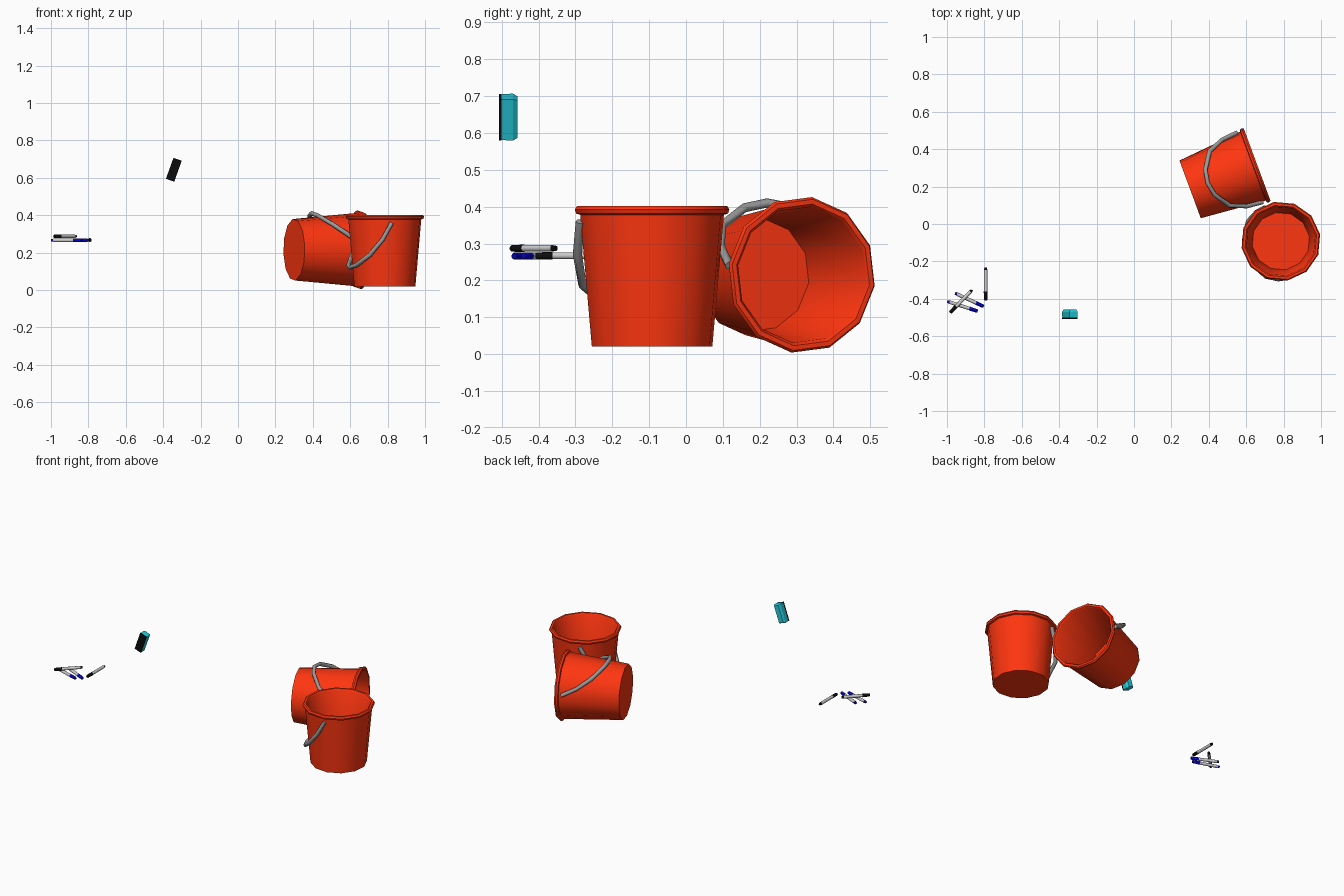
import bpy, bmesh
from math import pi, cos, sin, radians
from mathutils import Matrix, Vector

if "Cube" in bpy.data.objects:
    bpy.data.objects.remove(bpy.data.objects["Cube"])


def material(name, rgb):
    m = bpy.data.materials.new(name)
    m.diffuse_color = (*rgb, 1)
    m.use_nodes = True
    m.node_tree.nodes["Principled BSDF"].inputs["Base Color"].default_value = m.diffuse_color
    return m


RED = material("red plastic", (1.0, 0.036, 0.005))
METAL = material("grey wire", (0.33, 0.33, 0.33))
WHITE = material("pen white", (0.75, 0.75, 0.75))
BLACK = material("black", (0.004, 0.004, 0.004))
BLUE = material("blue", (0.001, 0.001, 0.5))
CYAN = material("cyan", (0.02, 0.6, 0.72))


def finish(bm, name, mat, matrix, angle=40):
    bmesh.ops.recalc_face_normals(bm, faces=bm.faces)
    me = bpy.data.meshes.new(name)
    bm.to_mesh(me)
    bm.free()
    me.materials.append(mat)
    for p in me.polygons:
        p.use_smooth = True
    me.set_sharp_from_angle(angle=radians(angle))
    ob = bpy.data.objects.new(name, me)
    ob.matrix_world = matrix
    bpy.context.collection.objects.link(ob)
    return ob


def lathe(name, profile, sides, mat, matrix):
    """Turn a (radius, height) profile around the local z axis."""
    bm = bmesh.new()
    rings = []
    for r, z in profile:
        if r == 0:
            rings.append([bm.verts.new((0, 0, z))] * sides)
        else:
            rings.append([bm.verts.new((r * cos(2 * pi * i / sides), r * sin(2 * pi * i / sides), z))
                          for i in range(sides)])
    for a, b in zip(rings, rings[1:]):
        for i in range(sides):
            j = (i + 1) % sides
            bm.faces.new(list(dict.fromkeys((a[i], a[j], b[j], b[i]))))
    return finish(bm, name, mat, matrix)


def tube(name, points, radius, sides, mat, matrix):
    """Sweep a small polygon along a path."""
    bm = bmesh.new()
    pts = [Vector(p) for p in points]
    rings = []
    for k, p in enumerate(pts):
        t = (pts[min(k + 1, len(pts) - 1)] - pts[max(k - 1, 0)]).normalized()
        out = Vector((p.x, p.y, 0))
        u = (out - t * out.dot(t)).normalized()
        v = t.cross(u)
        rings.append([bm.verts.new(p + radius * (u * cos(2 * pi * i / sides) + v * sin(2 * pi * i / sides)))
                      for i in range(sides)])
    for a, b in zip(rings, rings[1:]):
        for i in range(sides):
            j = (i + 1) % sides
            bm.faces.new((a[i], a[j], b[j], b[i]))
    bm.faces.new(rings[0])
    bm.faces.new(rings[-1])
    return finish(bm, name, mat, matrix, 65)


# Buckets: thin tapered shell with rolled rim, and a wire handle hanging on local -x
SHELL = [(0, 0), (.166, 0), (.198, .358), (.209, .361), (.213, .372), (.207, .382),
         (.194, .382), (.186, .372), (.155, .012), (0, .012)]
HALF = [(-.025, .197, .34), (-.074, .189, .25), (-.134, .155, .168), (-.182, .07, .113)]
HANDLE = HALF + [(-.195, 0, .1)] + [(x, -y, z) for x, y, z in reversed(HALF)]


def bucket(prefix, matrix):
    lathe(prefix + "_bucket", SHELL, 12, RED, matrix @ Matrix.Rotation(radians(-8), 4, 'Z'))
    tube(prefix + "_bucket_handle", HANDLE, .0125, 6, METAL, matrix)


bucket("upright", Matrix.Translation((.785, -.092, .02)) @ Matrix.Rotation(radians(18), 4, 'Z'))
bucket("fallen", Matrix.Translation((.30, .185, .215))
       @ Matrix.Rotation(radians(20.3), 4, 'Z') @ Matrix.Rotation(pi / 2, 4, 'Y'))


# Marker pens: white barrel, coloured cap and end plug
def pen(name, cap_end, tail_end, z, colour):
    a, b = Vector((*cap_end, z)), Vector((*tail_end, z))
    length = (b - a).length
    m = Matrix.Translation(a) @ (b - a).to_track_quat('Z', 'Y').to_matrix().to_4x4()
    lathe(name + "_cap", [(0, 0), (.007, 0), (.0095, .004), (.0105, .046), (0, .046)], 10, colour, m)
    lathe(name + "_barrel", [(0, .046), (.0095, .046), (.0095, length - .012), (0, length - .012)],
          10, WHITE, m)
    lathe(name + "_plug", [(0, length - .012), (.0085, length - .012), (.007, length), (0, length)],
          10, colour, m)


pen("black_pen_lone", (-.793, -.408), (-.793, -.233), .267, BLACK)
pen("black_pen_top", (-.983, -.474), (-.866, -.353), .287, BLACK)
pen("blue_pen_back", (-.803, -.441), (-.957, -.370), .266, BLUE)
pen("blue_pen_front", (-.836, -.466), (-.998, -.414), .266, BLUE)


# Board eraser: felt pad facing front, chamfered grip behind it
def eraser_part(name, sections, mat):
    """Stack of rectangles (half width, half height, y)."""
    bm = bmesh.new()
    rings = [[bm.verts.new((sx * w, y, sz * h)) for sx, sz in ((-1, -1), (1, -1), (1, 1), (-1, 1))]
             for w, h, y in sections]
    for a, b in zip(rings, rings[1:]):
        for i in range(4):
            j = (i + 1) % 4
            bm.faces.new((a[i], a[j], b[j], b[i]))
    bm.faces.new(rings[0])
    bm.faces.new(rings[-1])
    finish(bm, name, mat, Matrix.Translation((-.343, 0, .643)) @ Matrix.Rotation(radians(19.7), 4, 'Y'), 10)


eraser_part("eraser_felt", [(.023, .059, -.507), (.023, .059, -.5)], BLACK)
eraser_part("eraser_grip", [(.022, .058, -.5), (.0235, .0595, -.47), (.016, .054, -.457)], CYAN)
